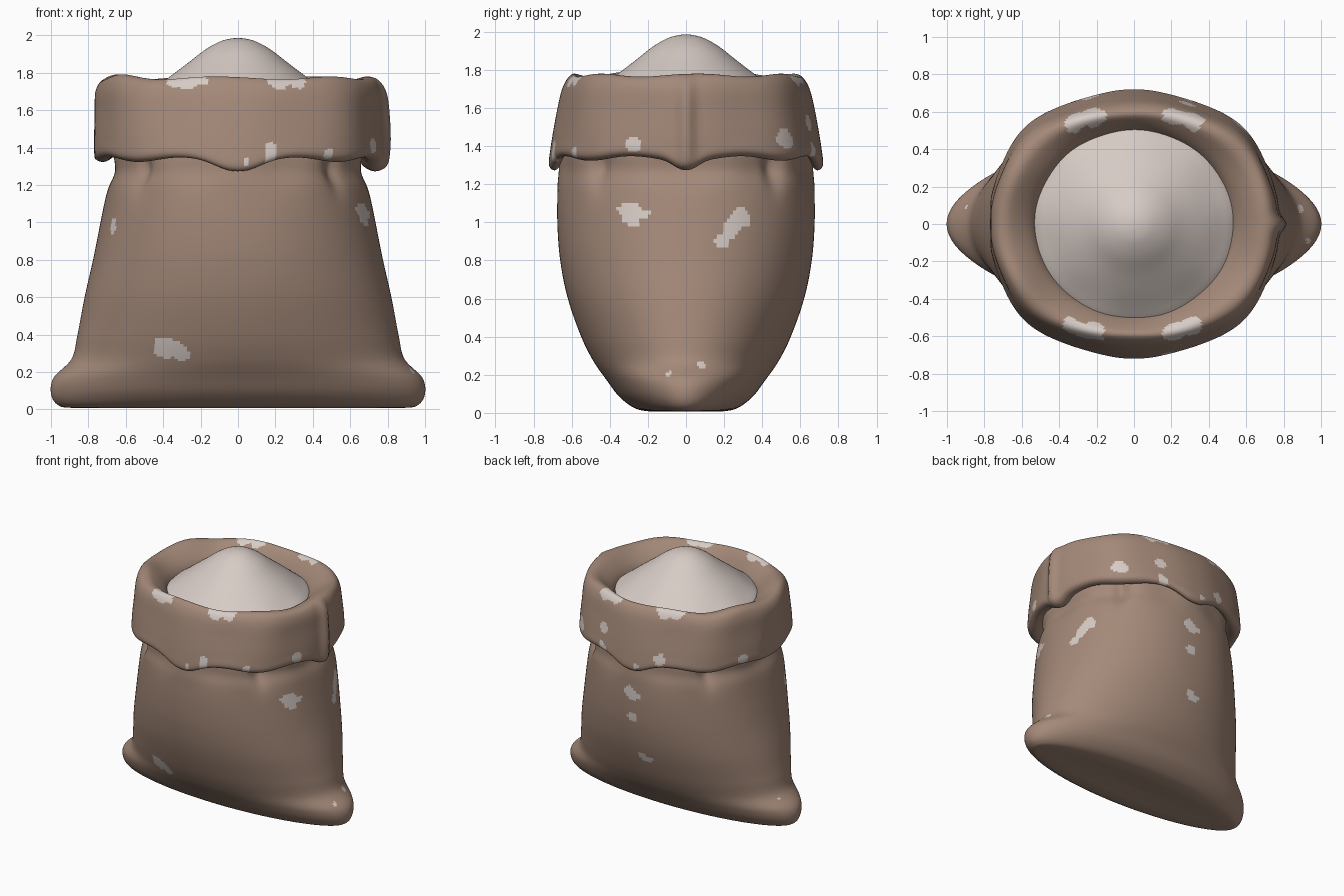
import bpy, bmesh, math
from mathutils import Vector, noise

SEG = 256


def material(name, rgb):
    m = bpy.data.materials.new(name)
    m.diffuse_color = (*rgb, 1)
    return m


burlap = material("brown burlap", (0.37, 0.25, 0.19))
white = material("pale flour", (0.68, 0.60, 0.56))


def spline(rows, steps):
    """Catmull-Rom smoothing of profile rows (half x, half y, z, roundness)."""
    out = []
    for i in range(len(rows) - 1):
        p = [Vector(rows[min(max(i + k, 0), len(rows) - 1)]) for k in (-1, 0, 1, 2)]
        for s in range(steps):
            t = s / steps
            out.append((i + t, 0.5 * (2 * p[1] + (p[2] - p[0]) * t
                        + (2 * p[0] - 5 * p[1] + 4 * p[2] - p[3]) * t * t
                        + (3 * p[1] - p[0] - 3 * p[2] + p[3]) * t ** 3)))
    out.append((len(rows) - 1, Vector(rows[-1])))
    return out


def loft(name, rows, steps, deform, mats, patches=()):
    verts, faces = [], []
    rings = spline(rows, steps)
    for u, (a, b, z, n) in rings:
        for j in range(SEG):
            t = math.tau * j / SEG
            c, s = math.cos(t), math.sin(t)
            x = max(a, 0) * math.copysign(abs(c) ** (2 / n), c)
            y = max(b, 0) * math.copysign(abs(s) ** (2 / n), s)
            verts.append(deform(u, t, x, y, z))
    for i in range(len(rings) - 1):
        for j in range(SEG):
            k = (j + 1) % SEG
            faces.append((i * SEG + j, i * SEG + k, (i + 1) * SEG + k, (i + 1) * SEG + j))
    me = bpy.data.meshes.new(name)
    me.from_pydata(verts, [], faces)
    bm = bmesh.new()
    bm.from_mesh(me)
    bmesh.ops.remove_doubles(bm, verts=bm.verts, dist=1e-5)
    # flour smudges: faces inside wobbly ellipses snapped to the surface
    cen = [(f, f.calc_center_median()) for f in bm.faces]
    for px, py, pz, rh, rv in patches:
        p = Vector((px, py, pz))
        q = min(cen, key=lambda e: (e[1] - p).length_squared)[1]
        for f, c in cen:
            d = c - q
            if abs(d.z) < 0.2 and abs(d.x) < 0.2:
                e = (d.x ** 2 + d.y ** 2) / rh ** 2 + d.z ** 2 / rv ** 2
                if e + 0.9 * noise.noise(c * 14) < 1:
                    f.material_index = 1
    for f in bm.faces:
        f.smooth = True
    bm.to_mesh(me)
    bm.free()
    ob = bpy.data.objects.new(name, me)
    bpy.context.collection.objects.link(ob)
    for m in mats:
        me.materials.append(m)
    return ob


def bump(v, w):
    return math.exp(-(v / w) ** 2)


# sack body: lens-shaped base with stuffed corners, round neck
body_rows = [(0, 0, 0.015, 2), (0.55, 0.1, 0.01, 2), (0.88, 0.19, 0.008, 2),
             (0.965, 0.27, 0.025, 2), (1.0, 0.35, 0.085, 2), (0.985, 0.415, 0.17, 2),
             (0.89, 0.485, 0.27, 2), (0.858, 0.55, 0.4, 2), (0.82, 0.62, 0.6, 2.05),
             (0.775, 0.66, 0.8, 2.1), (0.735, 0.675, 1.0, 2.15), (0.70, 0.672, 1.17, 2.2),
             (0.665, 0.66, 1.27, 2.2), (0.67, 0.655, 1.36, 2.2), (0.66, 0.63, 1.45, 2.2)]


def body_shape(u, t, x, y, z):
    k = bump(z - 1.3, 0.12)
    fold = sum(bump(math.remainder(t - math.radians(d), math.tau), 0.09)
               for d in (42, 138, 222, 318))
    r = 1 - k * (0.055 * fold + 0.012 * math.cos(10 * t))
    return (x * r, y * r, max(z, 0))


loft("sack_body", body_rows, 9, body_shape, (burlap, white), [
    (-0.40, -0.5, 0.32, 0.09, 0.05), (-0.31, -0.5, 0.29, 0.06, 0.04),
    (0.67, -0.28, 1.06, 0.09, 0.05), (0.68, -0.26, 1.0, 0.04, 0.04),
    (0.7, 0.29, 1.03, 0.05, 0.05), (0.71, 0.24, 0.97, 0.05, 0.05), (0.72, 0.19, 0.91, 0.04, 0.035),
    (-0.64, -0.3, 0.98, 0.03, 0.045), (0, 0.67, 1.07, 0.07, 0.055),
    (0, 0.66, 0.88, 0.04, 0.04), (-0.05, 0.6, 0.54, 0.06, 0.04),
    (0.94, -0.1, 0.22, 0.02, 0.018), (0.9, 0.08, 0.26, 0.025, 0.018),
    (-0.9, 0.1, 0.25, 0.02, 0.02)])

# rolled cuff: under lip, outside, rounded rim, then down inside
cuff_rows = [(0.635, 0.61, 1.44, 2.2), (0.66, 0.64, 1.37, 2.2), (0.715, 0.675, 1.335, 2.25),
             (0.762, 0.70, 1.36, 2.3), (0.765, 0.69, 1.44, 2.3), (0.757, 0.665, 1.58, 2.3),
             (0.752, 0.64, 1.70, 2.3), (0.725, 0.61, 1.76, 2.3), (0.675, 0.58, 1.77, 2.2),
             (0.61, 0.545, 1.735, 2.1), (0.55, 0.51, 1.68, 2), (0.51, 0.475, 1.61, 2),
             (0.47, 0.44, 1.54, 2)]


def cuff_shape(u, t, x, y, z):
    low = max(0, min(1, (1.6 - z) / 0.22)) if u < 7 else 0
    rim = bump(u - 8, 2)
    side = abs(math.remainder(t, math.tau))
    tip = bump(abs(math.remainder(t, math.tau)) - math.pi / 2, 0.16)
    outer = bump(u - 4.7, 2.2)
    z -= low * (0.05 * tip + 0.05 * bump(side, 0.09) + 0.012 * math.cos(8 * t))
    z += rim * (0.008 * math.sin(7 * t + 1) + 0.012 * bump(side - 2.7, 0.25))
    r = 1 + outer * (0.008 + 0.012 * math.cos(8 * t)) + low * 0.015 * tip
    x, y = x * r, y * r
    x += outer * (0.04 * bump(y, 0.04) if x > 0 else 0)   # side seam ridge
    if x < -0.765:
        x = -0.765 + (x + 0.765) * 0.3
    return (x, y, z)


smudges = [(0.17, -0.7, 1.37, 0.035, 0.055), (0.04, -0.72, 1.32, 0.03, 0.022),
           (0.72, -0.28, 1.41, 0.04, 0.04), (0.6, 0.56, 1.44, 0.06, 0.05),
           (0.3, 0.69, 1.36, 0.04, 0.06), (0.3, 0.68, 1.52, 0.04, 0.04),
           (-0.25, 0.7, 1.41, 0.04, 0.05), (-0.04, 0.72, 1.33, 0.03, 0.022),
           (-0.72, 0.3, 1.40, 0.04, 0.04), (0.5, -0.6, 1.36, 0.03, 0.03)]
for sx in (-1, 1):
    for sy in (-1, 1):
        smudges += [(sx * 0.22, sy * 0.58, 1.76, 0.07, 0.05),
                    (sx * 0.31, sy * 0.56, 1.76, 0.065, 0.05)]
loft("rolled_cuff", cuff_rows, 7, cuff_shape, (burlap, white), smudges)

# heap of flour filling the mouth
heap = [(0.60, 1.57), (0.53, 1.65), (0.46, 1.705), (0.37, 1.775), (0.27, 1.85),
        (0.18, 1.92), (0.10, 1.965), (0.04, 1.982), (0, 1.985)]
loft("flour_heap", [(r, r * 0.98, z, 2) for r, z in heap], 4,
     lambda u, t, x, y, z: (x, y, z + 0.006 * math.sin(9 * t) * max(0, 1 - u / 3)), (white,))
